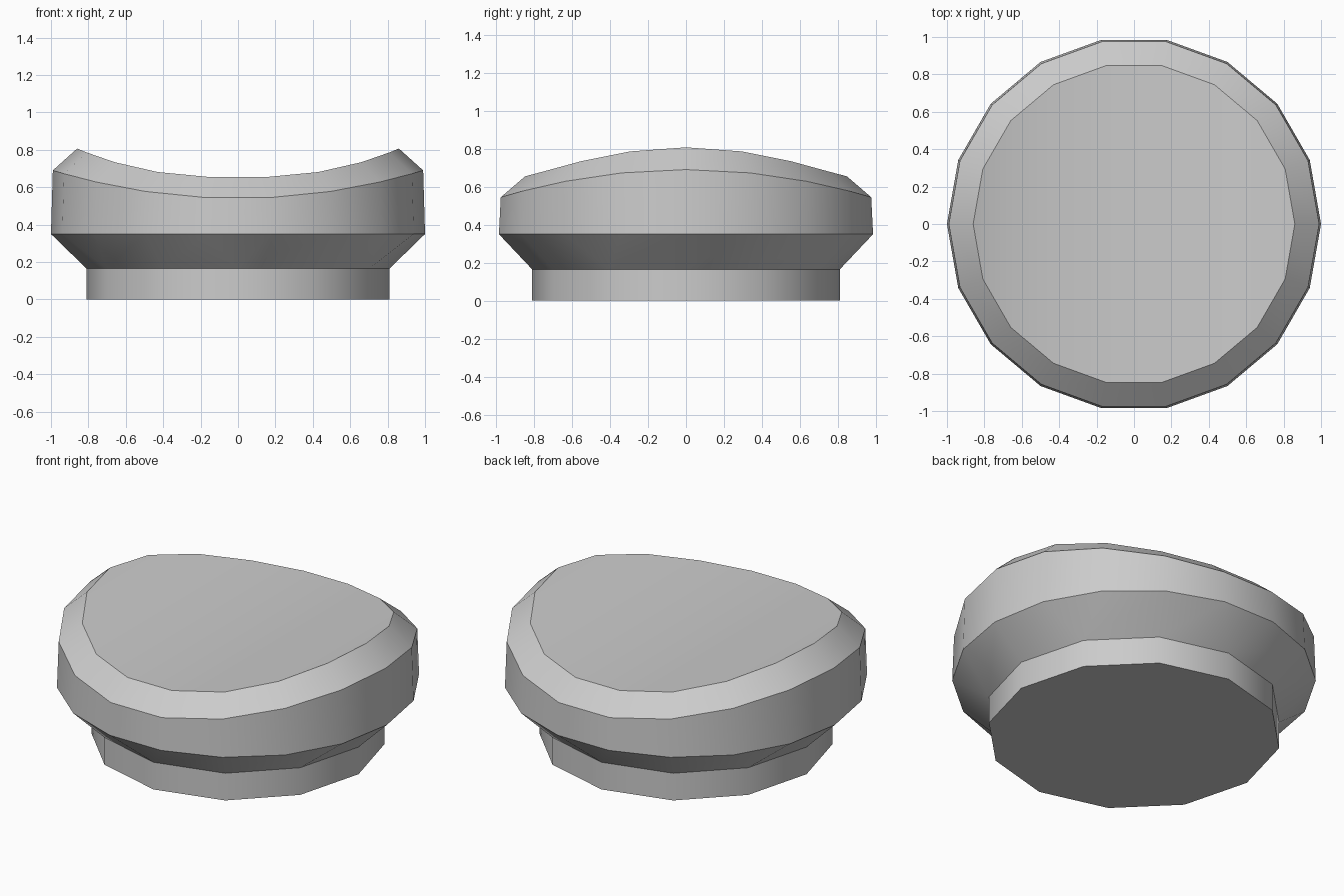
import bpy, bmesh, math

cube = bpy.data.objects.get("Cube")
if cube:
    bpy.data.objects.remove(cube, do_unlink=True)

SIDES, FOOT_SIDES = 18, 12

grey = bpy.data.materials.new("plain grey")
grey.use_nodes = True
colour = (0.6, 0.6, 0.6, 1)
grey.diffuse_color = colour
grey.node_tree.nodes["Principled BSDF"].inputs["Base Color"].default_value = colour

bm = bmesh.new()


def ring(sides, radius, low, rise=0, power=2):
    """Ring of points whose height climbs towards both x ends."""
    points = []
    for i in range(sides):
        a = math.tau * i / sides
        z = low + rise * abs(math.cos(a)) ** power
        points.append(bm.verts.new((radius * math.cos(a), radius * math.sin(a), z)))
    return points


def wall(lower, upper):
    n = len(lower)
    for i in range(n):
        j = (i + 1) % n
        bm.faces.new((lower[i], lower[j], upper[j], upper[i]))


# Foot: twelve-sided drum
foot_bottom = ring(FOOT_SIDES, 0.81, 0)
foot_top = ring(FOOT_SIDES, 0.81, 0.165)
bm.faces.new(foot_bottom[::-1])
wall(foot_bottom, foot_top)

# Flare: joins the twelve-sided foot to the eighteen-sided body
body_bottom = ring(SIDES, 1.0, 0.35)
for s in range(6):
    i0, i1, i2 = (foot_top[(2 * s + k) % FOOT_SIDES] for k in range(3))
    o0, o1, o2, o3 = (body_bottom[(3 * s + k) % SIDES] for k in range(4))
    bm.faces.new((i0, i1, o1, o0))
    bm.faces.new((i1, o2, o1))
    bm.faces.new((i1, i2, o3, o2))

# Body wall and chamfered rim
body_top = ring(SIDES, 0.99, 0.54, 0.15, 2)
rim = ring(SIDES, 0.86, 0.652, 0.155, 2.4)
wall(body_bottom, body_top)
wall(body_top, rim)

# Dished top: strips running front to back
half = SIDES // 2
for k in range(half):
    strip = [rim[k], rim[k + 1], rim[SIDES - k - 1], rim[-k]]
    bm.faces.new(list(dict.fromkeys(strip)))

bmesh.ops.recalc_face_normals(bm, faces=bm.faces)
mesh = bpy.data.meshes.new("dished_cap")
bm.to_mesh(mesh)
bm.free()
mesh.materials.append(grey)
cap = bpy.data.objects.new("dished_cap", mesh)
bpy.context.collection.objects.link(cap)

# Smooth shading with crisp rim edges
bpy.ops.object.select_all(action="DESELECT")
cap.select_set(True)
bpy.context.view_layer.objects.active = cap
bpy.ops.object.shade_smooth_by_angle(angle=math.radians(31))
